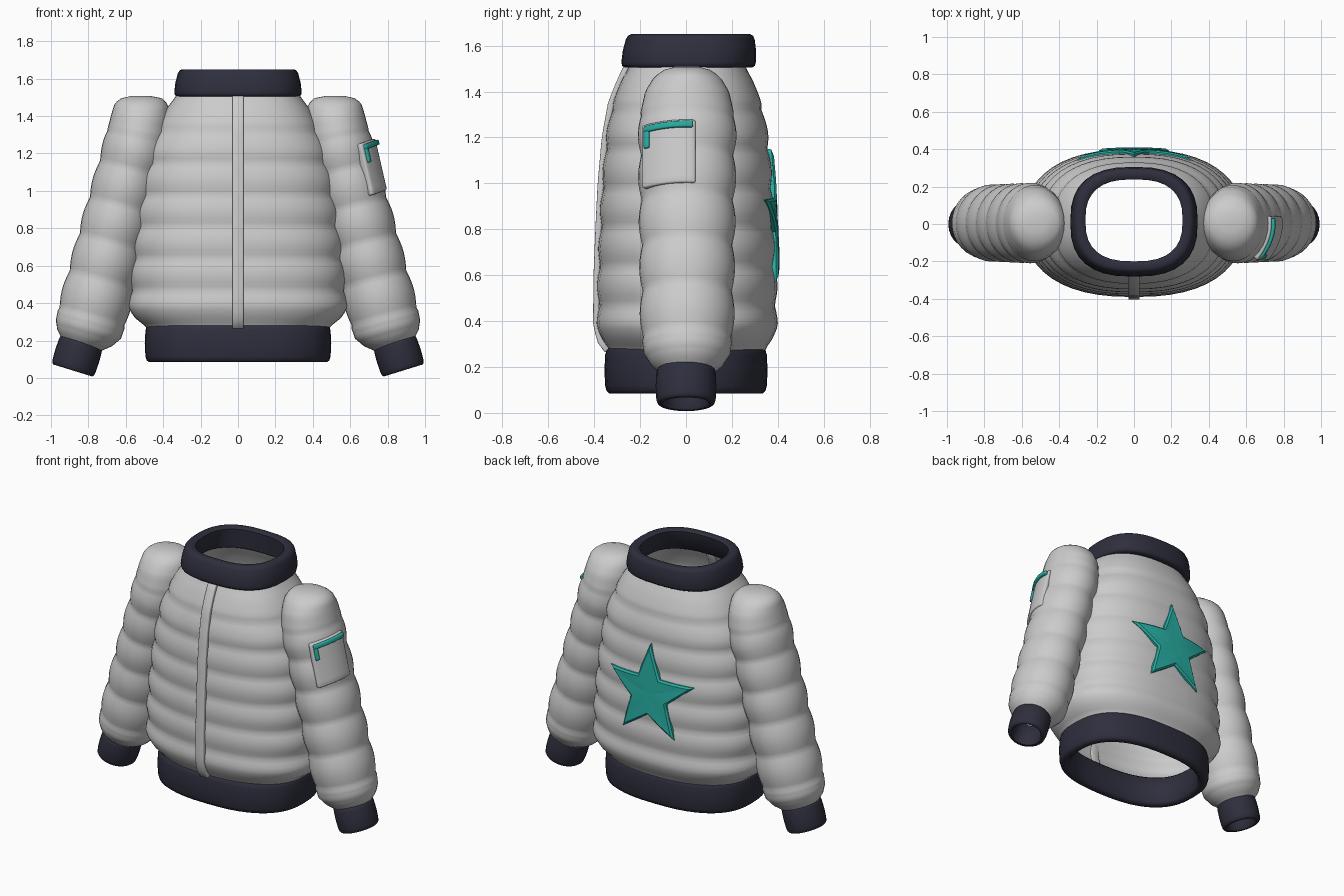
import bpy, bmesh
from math import sin, cos, pi, radians

if "Cube" in bpy.data.objects:
    bpy.data.objects.remove(bpy.data.objects["Cube"])


def material(name, rgb):
    m = bpy.data.materials.new(name)
    m.diffuse_color = (*rgb, 1)
    m.use_nodes = True
    m.node_tree.nodes["Principled BSDF"].inputs["Base Color"].default_value = m.diffuse_color
    return m


NAVY = material("navy", (0.028, 0.028, 0.048))
TEAL = material("teal", (0.02, 0.42, 0.36))


def finish(name, bm, mat=None, mirror=False, thick=0, angle=50):
    bmesh.ops.recalc_face_normals(bm, faces=bm.faces)
    me = bpy.data.meshes.new(name)
    bm.to_mesh(me)
    bm.free()
    ob = bpy.data.objects.new(name, me)
    bpy.context.collection.objects.link(ob)
    if mat:
        me.materials.append(mat)
    bpy.ops.object.select_all(action='DESELECT')
    bpy.context.view_layer.objects.active = ob
    ob.select_set(True)
    bpy.ops.object.shade_smooth_by_angle(angle=radians(angle))
    if thick:
        s = ob.modifiers.new("thickness", 'SOLIDIFY')
        s.thickness, s.offset = thick, 0
        b = ob.modifiers.new("soft_edge", 'BEVEL')
        b.width, b.segments = thick * 0.2, 2
    if mirror:
        ob.modifiers.new("mirror", 'MIRROR')
    return ob


def lerp_table(table, t):
    """Interpolate rows whose first entry is the key."""
    for p, q in zip(table, table[1:]):
        if t <= q[0]:
            k = (t - p[0]) / (q[0] - p[0])
            return [a + (b - a) * k for a, b in zip(p[1:], q[1:])]
    return list(table[-1][1:])


def spow(v, e):
    return abs(v) ** e * (1 if v >= 0 else -1)


def loft(name, rings, n=32, power=2.0, cap=False, loop=False, **kw):
    """Skin rings given as (x, y, z, rx, ry, tilt)."""
    bm = bmesh.new()
    rows = []
    for x, y, z, rx, ry, t in rings:
        row = []
        for i in range(n):
            a = 2 * pi * i / n
            u, v = rx * spow(cos(a), 2 / power), ry * spow(sin(a), 2 / power)
            row.append(bm.verts.new((x + u * cos(t), y + v, z + u * sin(t))))
        rows.append(row)
    pairs = list(zip(rows, rows[1:])) + ([(rows[-1], rows[0])] if loop else [])
    for r, s in pairs:
        for i in range(n):
            j = (i + 1) % n
            bm.faces.new((r[i], r[j], s[j], s[i]))
    if cap:
        bm.faces.new(rows[0])
    return finish(name, bm, **kw)


def band(name, low, high, wall, **kw):
    """Hollow ribbed band with rounded rims, from a low ring to a high ring."""
    def ring(k, inset):
        p = [a + (b - a) * k for a, b in zip(low, high)]
        p[3] -= inset
        p[4] -= inset
        return p
    prof = [(0, .3), (.05, .1), (.16, 0), (.5, -.06), (.84, 0), (.95, .1), (1, .3),
            (1, .75), (.93, 1), (.07, 1), (0, .75)]
    return loft(name, [ring(k, i * wall) for k, i in prof], loop=True, mat=NAVY, **kw)


def patch(name, us, vs, f, **kw):
    bm = bmesh.new()
    g = [[bm.verts.new(f(u, v)) for v in vs] for u in us]
    for r, s in zip(g, g[1:]):
        for i in range(len(vs) - 1):
            bm.faces.new((r[i], r[i + 1], s[i + 1], s[i]))
    return finish(name, bm, angle=35, **kw)


def span(a, b, n):
    return [a + (b - a) * i / n for i in range(n + 1)]


# Body: height, half width, half depth
BODY = [(.22, .46, .32), (.27, .49, .34), (.31, .55, .37), (.38, .58, .39), (.6, .572, .388),
        (.8, .555, .38), (1.0, .53, .37), (1.2, .49, .352), (1.35, .43, .325),
        (1.45, .375, .285), (1.54, .31, .24)]
POWER = 2.4


def puff(t, period, amp):
    return 1 + amp * (abs(sin(pi * t / period)) - .6)


body_rings = []
for z in span(.22, 1.54, 54):
    a, b = lerp_table(BODY, z)
    k = puff(z - .30, .17, .035 if z < 1.35 else .01)
    body_rings.append((0, .005, z, a * k, b * k, 0))
loft("jacket_body", body_rings, n=48, power=POWER)

# Hem and collar bands
band("hem_band", (0, 0, .085, .495, .352, 0), (0, 0, .285, .495, .352, 0), .06, n=48, power=2.5)
band("collar_band", (0, .01, 1.505, .345, .296, 0), (0, .02, 1.65, .318, .278, 0), .06,
     n=32, power=2.6)

# Sleeves: distance, x, z, rx, ry, tilt
SLEEVE = [(0, .52, 1.508, .05, .05, 0), (.02, .515, 1.495, .11, .1, 0),
          (.05, .515, 1.465, .145, .145, .04), (.11, .518, 1.40, .16, .185, .1),
          (.2, .53, 1.31, .17, .205, .17), (.32, .555, 1.2, .173, .21, .24),
          (.74, .662, .79, .18, .205, .25), (1.2, .78, .33, .188, .2, .26),
          (1.28, .80, .26, .183, .19, .28), (1.34, .82, .215, .155, .16, .3),
          (1.38, .835, .18, .115, .12, .3)]
sleeve_rings = []
for t in span(0, 1.38, 69):
    x, z, rx, ry, tilt = lerp_table(SLEEVE, t)
    k = puff(t - .2, .2, .07) if .2 < t < 1.22 else .99
    sleeve_rings.append((x, 0.005, z, rx * k, ry * k, tilt))
loft("sleeves", sleeve_rings, n=32, cap=True, mirror=True)
band("cuffs", (.884, 0, .04, .12, .13, .3), (.836, 0, .195, .12, .13, .3), .035,
     n=24, mirror=True)


# Front zip strip following the chest
def zip_point(x, z):
    return (x, -lerp_table(BODY, z)[1] - .002, z)


patch("zip_strip", [-.03, 0, .03], span(.27, 1.51, 30), zip_point, thick=.026)


# Sleeve pocket with corner trim, wrapped round the +x arm
def pocket_point(off):
    return lambda y, z: (.715 + off - .23 * (z - 1.25) - 2.2 * y * y, y, z - .8 * y * y + .01)


patch("sleeve_pocket", span(-.18, .04, 10), span(.99, 1.265, 8), pocket_point(0), thick=.045)
patch("pocket_trim_top", span(-.178, .03, 10), [1.235, 1.25, 1.262], pocket_point(.026),
      thick=.028, mat=TEAL)
patch("pocket_trim_side", [-.178, -.168, -.158], span(1.165, 1.24, 4), pocket_point(.026),
      thick=.028, mat=TEAL)


# Raised star moulded to the back
def star_point(x, z, off):
    a, b = lerp_table(BODY, z)
    return (x, .005 + b * (1 - (abs(x) / a) ** POWER) ** (1 / POWER) + off, z)


corners = [((.32 if i % 2 == 0 else .135) * sin(i * pi / 5),
            (.32 if i % 2 == 0 else .135) * cos(i * pi / 5)) for i in range(10)]
outline = []
for (x0, z0), (x1, z1) in zip(corners, corners[1:] + corners[:1]):
    outline += [(x0 + (x1 - x0) * k / 4, z0 + (z1 - z0) * k / 4) for k in range(4)]
bm = bmesh.new()
loops = [[bm.verts.new(star_point(x * s, .83 + z * s, off)) for x, z in outline]
         for s, off in [(1, -.015), (.995, .01), (.9, .019), (.6, .017), (.3, .018)]]
centre = bm.verts.new(star_point(0, .83, .016))
n = len(outline)
for r, s in zip(loops, loops[1:]):
    for i in range(n):
        bm.faces.new((r[i], r[(i + 1) % n], s[(i + 1) % n], s[i]))
for i in range(n):
    bm.faces.new((loops[-1][i], loops[-1][(i + 1) % n], centre))
finish("back_star", bm, mat=TEAL, angle=40)
